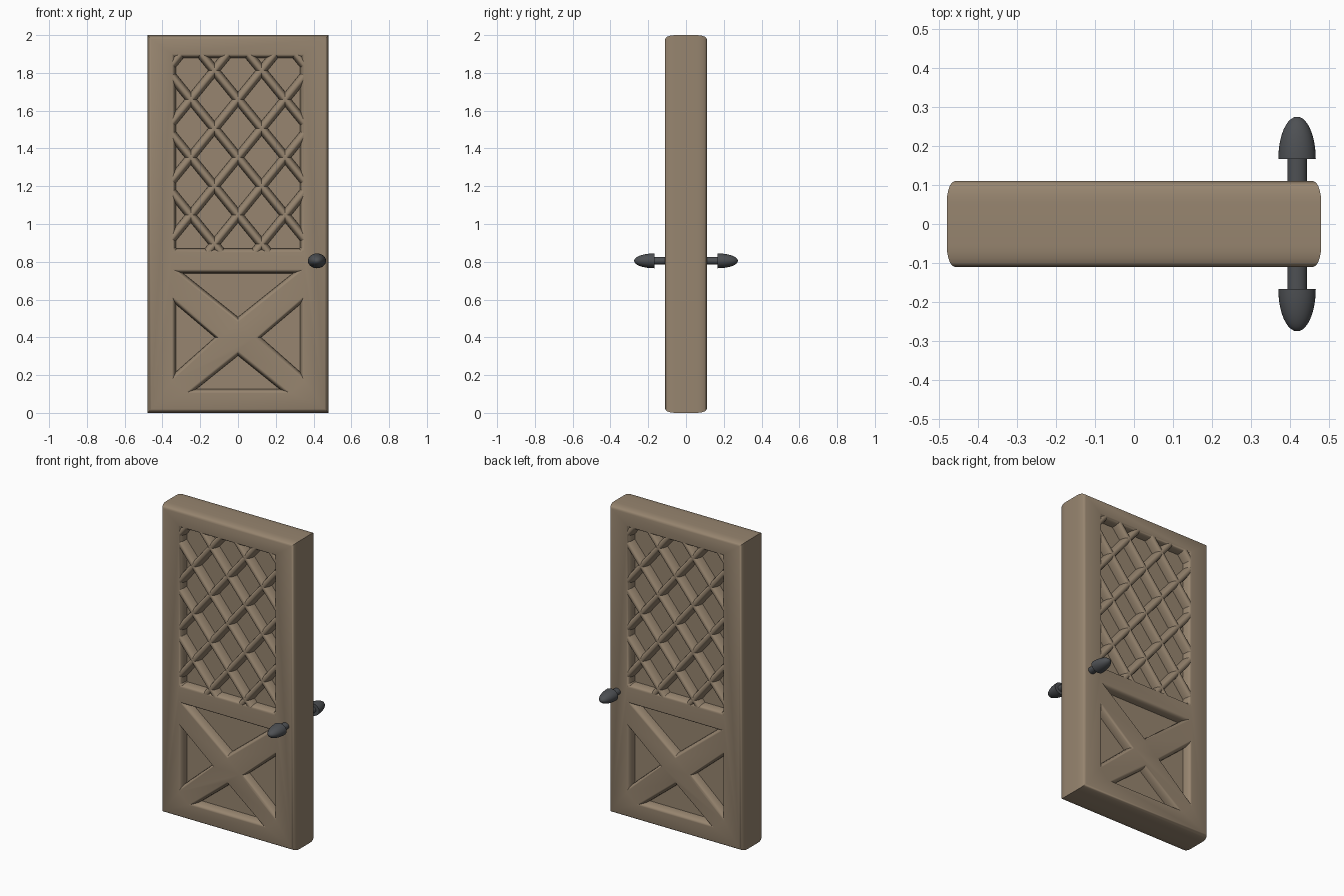
import bpy, bmesh, math
from mathutils import Vector, Matrix

if "Cube" in bpy.data.objects:
    bpy.data.objects.remove(bpy.data.objects["Cube"])


def material(name, rgb):
    m = bpy.data.materials.new(name)
    m.diffuse_color = (*rgb, 1)
    m.use_nodes = True
    m.node_tree.nodes["Principled BSDF"].inputs["Base Color"].default_value = m.diffuse_color
    return m


WOOD = material("wood", (0.31, 0.235, 0.16))
IRON = material("dark_metal", (0.075, 0.08, 0.087))


def add(name, mesh, mat, angle=35):
    mesh.materials.clear()
    mesh.materials.append(mat)
    ob = bpy.data.objects.new(name, mesh)
    bpy.context.collection.objects.link(ob)
    bpy.ops.object.select_all(action='DESELECT')
    ob.select_set(True)
    bpy.context.view_layer.objects.active = ob
    bpy.ops.object.shade_smooth_by_angle(angle=math.radians(angle))
    return ob


def from_bmesh(name, bm, mat, angle=35):
    bmesh.ops.recalc_face_normals(bm, faces=bm.faces[:])
    me = bpy.data.meshes.new(name)
    bm.to_mesh(me)
    bm.free()
    return add(name, me, mat, angle)


# Door frame: filled outline with openings, rounded edges, thickness along y
HALF, ROUND, EDGE = 0.11, 0.055, 0.021
outlines = [
    [(-0.48 + EDGE, EDGE), (0.48 - EDGE, EDGE), (0.48 - EDGE, 2 - EDGE), (-0.48 + EDGE, 2 - EDGE)],
    [(-0.35, 0.85), (0.35, 0.85), (0.35, 1.90), (-0.35, 1.90)],      # lattice window
    [(-0.35, 0.76), (0.35, 0.76), (0, 0.48)],                        # four triangles round the X
    [(-0.28, 0.105), (0.28, 0.105), (0, 0.33)],
    [(-0.35, 0.62), (-0.35, 0.17), (-0.09, 0.40)],
    [(0.35, 0.62), (0.35, 0.17), (0.09, 0.40)],
]
cu = bpy.data.curves.new("outline", 'CURVE')
cu.dimensions = '2D'
cu.fill_mode = 'BOTH'
cu.bevel_depth = EDGE
cu.bevel_resolution = 4
stretch = ROUND / EDGE
cu.extrude = (HALF - ROUND) / stretch
for pts in outlines:
    sp = cu.splines.new('POLY')
    sp.points.add(len(pts) - 1)
    for p, (x, z) in zip(sp.points, pts):
        p.co = (x, z, 0, 1)
    sp.use_cyclic_u = True
tmp = bpy.data.objects.new("outline", cu)
bpy.context.collection.objects.link(tmp)
dg = bpy.context.evaluated_depsgraph_get()
frame = bpy.data.meshes.new_from_object(tmp.evaluated_get(dg))
bpy.data.objects.remove(tmp)
frame.transform(Matrix.Rotation(math.pi / 2, 4, 'X') @ Matrix.Diagonal((1, 1, stretch, 1)))
bm = bmesh.new()
bm.from_mesh(frame)
bmesh.ops.remove_doubles(bm, verts=bm.verts[:], dist=1e-5)
from_bmesh("door_frame", bm, WOOD)

# Recessed panel behind the openings
bm = bmesh.new()
bmesh.ops.create_cube(bm, size=1, matrix=Matrix.Translation((0, 0, 1)) @ Matrix.Diagonal((0.84, 2 * ROUND, 1.88, 1)))
from_bmesh("recessed_panel", bm, WOOD)

# Diagonal lattice bars, rounded on both faces of the door
quarter = [(0.005 + 0.02 * math.cos(a), 0.05 + 0.059 * math.sin(a))
           for a in [i * math.pi / 10 for i in range(6)]]
side = quarter + [(-w, y) for w, y in reversed(quarter)]
profile = side + [(-w, -y) for w, y in side]
SLOPE, PITCH = 1.226, 0.3065
X0, Z0, Z1 = 0.365, 0.835, 1.915
bm = bmesh.new()
for s in (-1, 1):
    for n in range(-4, 5):
        mid = 1.353 + n * PITCH
        ends = sorted(((Z0 - mid) / (s * SLOPE), (Z1 - mid) / (s * SLOPE)))
        xa, xb = max(-X0, ends[0]), min(X0, ends[1])
        if xb - xa < 0.02:
            continue
        across = Vector((-s * SLOPE, 0, 1)).normalized()
        rings = [[bm.verts.new(Vector((x, y, mid + s * SLOPE * x)) + across * w) for w, y in profile]
                 for x in (xa, xb)]
        for i in range(len(profile)):
            j = (i + 1) % len(profile)
            bm.faces.new((rings[0][i], rings[0][j], rings[1][j], rings[1][i]))
        for r in rings:
            bm.faces.new(r)
from_bmesh("lattice_bars", bm, WOOD)

# Oval knobs: shaft and pointed dome turned round the y axis
knob = [(0.0, 0.09), (0.025, 0.09), (0.025, 0.167), (0.048, 0.167)]
knob += [(0.048 * math.cos(a), 0.167 + 0.108 * math.sin(a))
         for a in [i * math.pi / 20 for i in range(1, 11)]]
for name, d in (("front_knob", -1), ("back_knob", 1)):
    bm = bmesh.new()
    vs = [bm.verts.new((r, d * y, 0)) for r, y in knob]
    es = [bm.edges.new(p) for p in zip(vs, vs[1:])]
    bmesh.ops.spin(bm, geom=vs + es, cent=(0, 0, 0), axis=(0, 1, 0), angle=2 * math.pi, steps=32)
    bmesh.ops.remove_doubles(bm, verts=bm.verts[:], dist=1e-5)
    bmesh.ops.transform(bm, verts=bm.verts[:],
                        matrix=Matrix.Translation((0.418, 0, 0.805)) @ Matrix.Diagonal((1, 1, 0.82, 1)))
    from_bmesh(name, bm, IRON)
